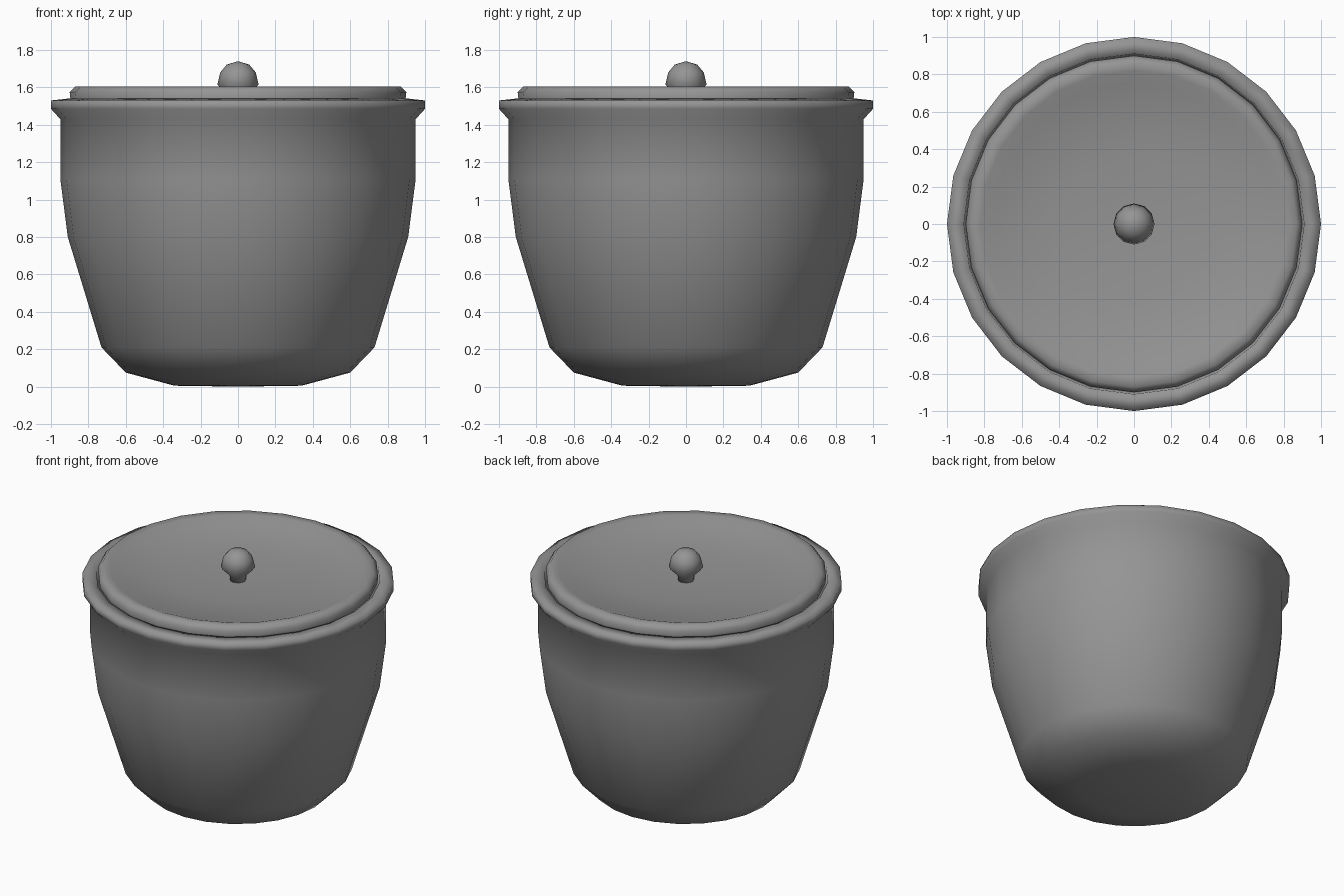
import bpy, bmesh, math

if "Cube" in bpy.data.objects:
    bpy.data.objects.remove(bpy.data.objects["Cube"])

SIDES = 24

# Dark grey finish shared by every part
finish = bpy.data.materials.new("dark_grey")
finish.diffuse_color = (0.3, 0.3, 0.3, 1)
finish.use_nodes = True
finish.node_tree.nodes["Principled BSDF"].inputs["Base Color"].default_value = finish.diffuse_color


def lathe(name, profile, sides=SIDES, angle=50):
    """Spin (radius, z) points around z; radius 0 closes at a pole."""
    bm = bmesh.new()
    rings = []
    for r, z in profile:
        if r == 0:
            rings.append([bm.verts.new((0, 0, z))])
        else:
            rings.append([bm.verts.new((r * math.cos(2 * math.pi * i / sides),
                                        r * math.sin(2 * math.pi * i / sides), z))
                          for i in range(sides)])
    for a, b in zip(rings, rings[1:]):
        for i in range(sides):
            j = (i + 1) % sides
            ring = [a[i % len(a)], a[j % len(a)], b[j % len(b)], b[i % len(b)]]
            bm.faces.new(list(dict.fromkeys(ring)))
    bmesh.ops.recalc_face_normals(bm, faces=bm.faces[:])
    mesh = bpy.data.meshes.new(name)
    bm.to_mesh(mesh)
    bm.free()
    mesh.materials.append(finish)
    obj = bpy.data.objects.new(name, mesh)
    bpy.context.collection.objects.link(obj)
    bpy.ops.object.select_all(action='DESELECT')
    obj.select_set(True)
    bpy.context.view_layer.objects.active = obj
    bpy.ops.object.shade_smooth_by_angle(angle=math.radians(angle))
    return obj


# Pot: outer wall, flared rim, then inner wall
lathe("pot", [
    (0, 0), (0.34, 0.005), (0.60, 0.075), (0.73, 0.21), (0.91, 0.80),
    (0.95, 1.11), (0.95, 1.43), (1.00, 1.485), (1.00, 1.53),
    (0.91, 1.54), (0.90, 1.42), (0.90, 1.11), (0.86, 0.80), (0.68, 0.23),
    (0.57, 0.12), (0.33, 0.06), (0, 0.055)], angle=120)

# Lid: dished plate with a raised bevelled edge
lathe("lid", [
    (0, 1.49), (0.78, 1.52), (0.895, 1.53), (0.90, 1.575), (0.87, 1.605),
    (0.82, 1.60), (0.75, 1.573), (0.40, 1.535), (0, 1.52)], angle=65)

# Knob: low-poly ball tapering into a stem seated in the dish
lathe("lid_knob", [
    (0, 1.50), (0.05, 1.51), (0.055, 1.56), (0.11, 1.615), (0.095, 1.68),
    (0.06, 1.722), (0, 1.74)], sides=12, angle=75)
